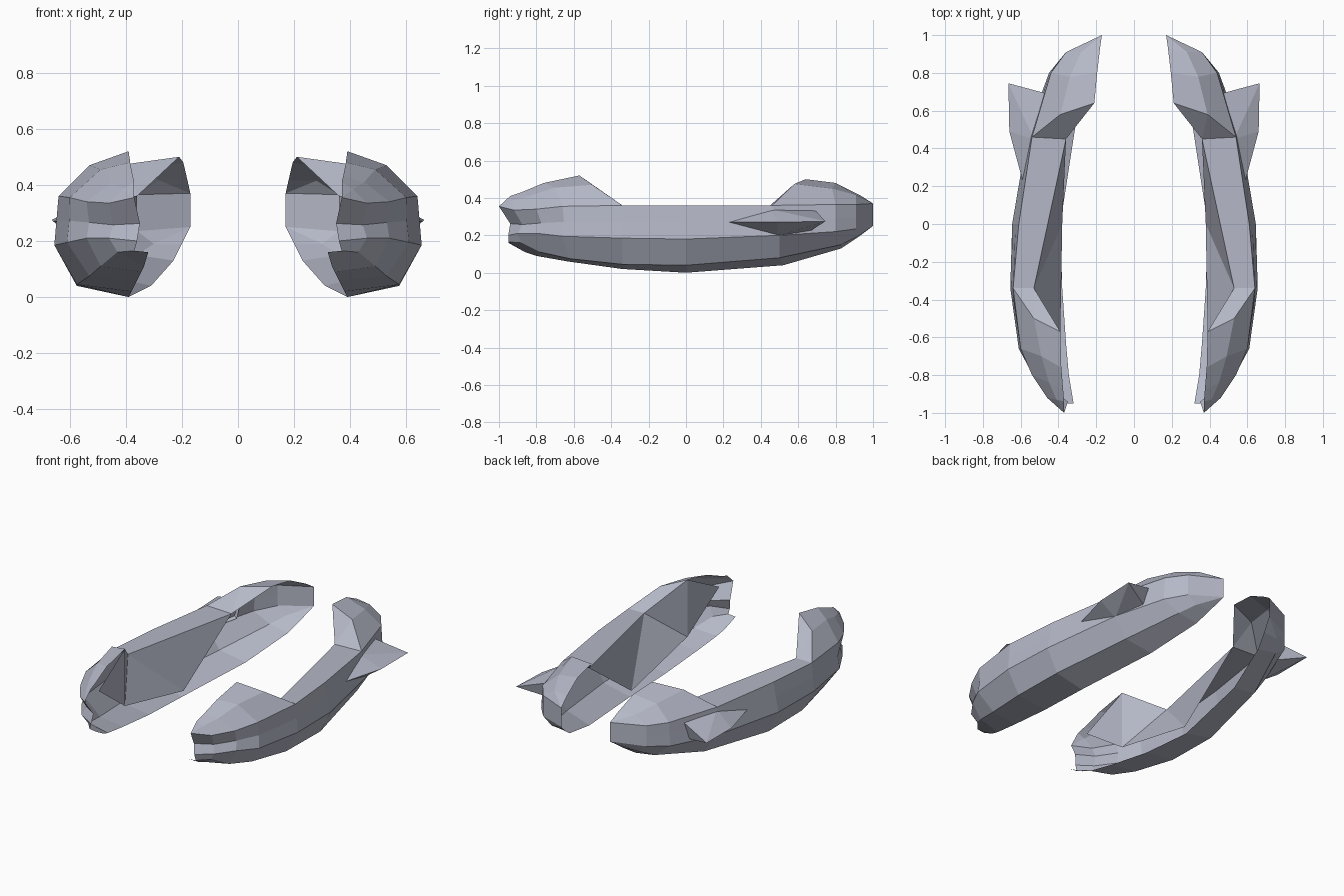
import bpy
import bmesh
from mathutils import Vector

default_cube = bpy.data.objects.get("Cube")
if default_cube:
    bpy.data.objects.remove(default_cube, do_unlink=True)

# Single grey-blue finish
finish = bpy.data.materials.new("grey_blue")
finish.use_nodes = True
colour = (0.46, 0.48, 0.57, 1)
finish.diffuse_color = colour
finish.node_tree.nodes["Principled BSDF"].inputs["Base Color"].default_value = colour


def points(*coords):
    return [Vector(c) for c in coords]


def build_part(name, polygons, inside_point):
    """Make a mirrored flat-shaded part whose faces look away from inside_point(centre)."""
    bm = bmesh.new()
    for polygon in polygons:
        bm.faces.new([bm.verts.new(p) for p in polygon])
    bmesh.ops.remove_doubles(bm, verts=bm.verts[:], dist=0.0005)
    bm.normal_update()
    for face in bm.faces:
        centre = face.calc_center_median()
        if face.normal.dot(centre - inside_point(centre)) < 0:
            face.normal_flip()
    mesh = bpy.data.meshes.new(name)
    bm.to_mesh(mesh)
    bm.free()
    mesh.materials.append(finish)
    part = bpy.data.objects.new(name, mesh)
    bpy.context.collection.objects.link(part)
    mirror = part.modifiers.new("Mirror", "MIRROR")
    mirror.use_mirror_merge = False
    return part


def loft(rows):
    """Bridge neighbouring point rows with quads, or triangles where points coincide."""
    polygons = []
    for first, second in zip(rows, rows[1:]):
        for i in range(len(first) - 1):
            corners = []
            for p in (first[i], first[i + 1], second[i + 1], second[i]):
                if all((p - q).length > 0.0005 for q in corners):
                    corners.append(p)
            if len(corners) > 2:
                polygons.append(corners)
    return polygons


# Lengthwise lines of the shell, front to back
rim = points((.37, -1, .355), (.46, -.92, .335), (.54, -.8, .34), (.6, -.66, .355),
             (.64, -.34, .36), (.61, 0, .36), (.54, .46, .36), (.44, .8, .365),
             (.36, .91, .365), (.17, 1, .37))
middle = points((.36, -.95, .2), (.46, -.9, .21), (.54, -.79, .21), (.61, -.66, .195),
                (.655, -.34, .185), (.645, 0, .18), (.56, .5, .2), (.45, .8, .22),
                (.36, .91, .235), (.17, 1, .25))
low = points((.37, -.95, .165), (.43, -.88, .16), (.49, -.78, .11), (.53, -.62, .075),
             (.575, -.34, .045), (.575, 0, .04), (.48, .5, .08), (.36, .83, .15),
             (.3, .91, .19), (.17, 1, .25))
bottom = points((.32, -.95, .16), (.335, -.86, .11), (.345, -.8, .09), (.36, -.63, .06),
                (.38, -.34, .02), (.39, 0, 0), (.31, .52, .04), (.23, .83, .13),
                (.2, .92, .19), (.17, 1, .25))

# Groove between rim and middle, pushed in at the front end
push = [1, 1, .6, .2] + [0] * 6
groove = [(a + b) / 2 + Vector((-.015, .035, -.015)) * k
          for a, b, k in zip(rim, middle, push)]


def shell_core(centre):
    return Vector((.33, centre.y * .8, .27))


build_part("outer_shell", loft([rim, groove, middle, low, bottom]), shell_core)

# Raised cap at the front
front_edge = points((.37, -.94, .41), (.375, -.88, .43), (.385, -.76, .48), (.39, -.57, .52))
front_ridge = points((.41, -.93, .385), (.45, -.84, .41), (.49, -.7, .455), (.53, -.5, .47))
tip = rim[:1]
build_part("front_cap", loft([tip + front_edge, tip + front_ridge, rim[:5]]), shell_core)

# Raised cap at the back
back_edge = points((.21, .64, .5), (.195, .8, .48), (.18, .93, .415))
back_ridge = points((.39, .58, .475), (.34, .78, .45), (.28, .91, .415))
tail = rim[-1:]
build_part("back_cap", loft([back_edge + tail, back_ridge + tail, rim[6:]]), shell_core)

# Flat deck with a ramp up to each cap
deck_front, deck_back = points((.53, -.34, .36), (.36, .45, .36))
peak, back_peak = front_edge[-1], back_edge[0]


def below(centre):
    return centre - Vector((0, 0, 1))


build_part("deck", [
    [deck_front, rim[4], rim[5]], [deck_front, rim[5], deck_back],
    [deck_back, rim[5], rim[6]],
    [deck_front, rim[4], front_ridge[-1]], [deck_front, front_ridge[-1], peak],
    [deck_back, rim[6], back_ridge[0]], [deck_back, back_ridge[0], back_peak],
], below)

# Inner wall
foot, front_foot, front_point = points((.38, 0, .04), (.39, -.57, .16), (.37, -.86, .37))
build_part("inner_wall", [
    [deck_front, deck_back, foot], [deck_front, foot, front_foot],
    [deck_front, front_foot, peak], [peak, front_foot, front_point],
], lambda centre: centre + Vector((1, 0, 0)))

# Pointed fin on the outer side
fin_start, fin_side, fin_tip = points((.59, .23, .27), (.66, .49, .27), (.665, .745, .275))
top_a, top_b = points((.53, .45, .34), (.46, .69, .335))
under_a, under_b = points((.55, .49, .195), (.47, .66, .22))
build_part("side_fin", [
    [fin_start, fin_side, top_a], [top_a, fin_side, fin_tip], [top_a, fin_tip, top_b],
    [fin_start, fin_side, under_a], [under_a, fin_side, fin_tip],
    [under_a, fin_tip, under_b], [top_b, fin_tip, under_b],
], lambda centre: Vector((.54, .55, .27)))
